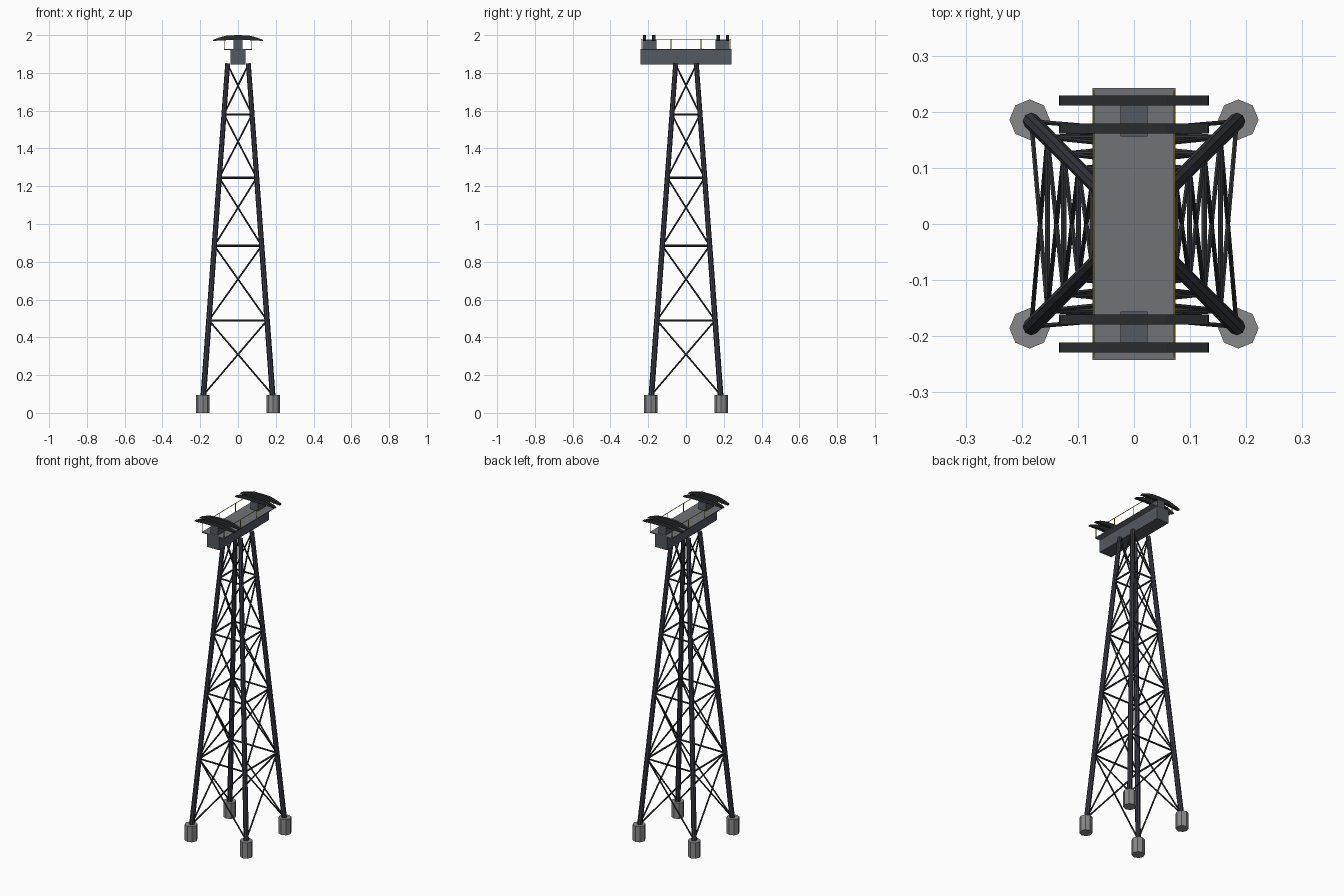
import bpy, bmesh
from mathutils import Vector

if "Cube" in bpy.data.objects:
    bpy.data.objects.remove(bpy.data.objects["Cube"])


def material(name, r, g, b):
    m = bpy.data.materials.new(name)
    m.diffuse_color = (r, g, b, 1)
    m.use_nodes = True
    m.node_tree.nodes["Principled BSDF"].inputs["Base Color"].default_value = m.diffuse_color
    return m


STEEL = material("dark_steel", 0.045, 0.048, 0.06)
BRACE = material("brace_steel", 0.03, 0.032, 0.036)
BEAM = material("beam_blue_grey", 0.085, 0.1, 0.12)
BLACK = material("black_steel", 0.022, 0.024, 0.026)
DECK = material("deck_grey", 0.16, 0.17, 0.18)
YELLOW = material("rail_yellow", 0.45, 0.33, 0.03)
CONCRETE = material("concrete", 0.25, 0.25, 0.25)


def finish(bm, name, mat):
    bmesh.ops.recalc_face_normals(bm, faces=bm.faces)
    me = bpy.data.meshes.new(name)
    bm.to_mesh(me)
    bm.free()
    me.materials.append(mat)
    ob = bpy.data.objects.new(name, me)
    bpy.context.collection.objects.link(ob)
    return ob


def rod(bm, a, b, r1, r2=None, sides=6):
    a, b = Vector(a), Vector(b)
    d = b - a
    ret = bmesh.ops.create_cone(bm, cap_ends=True, segments=sides, radius1=r1,
                                radius2=r1 if r2 is None else r2, depth=d.length)
    rot = d.to_track_quat('Z', 'Y')
    for v in ret["verts"]:
        v.co = rot @ v.co + (a + b) / 2


def box(name, x, y, z, mat):
    bm = bmesh.new()
    bmesh.ops.create_cube(bm, size=1)
    for v in bm.verts:
        v.co = [lo + (c + 0.5) * (hi - lo) for c, (lo, hi) in zip(v.co, (x, y, z))]
    return finish(bm, name, mat)


def half_width(z):
    # distance of the leg axis from the centre at height z
    return 0.183 + (0.055 - 0.183) * (z - 0.095) / 1.75


CORNERS = [(-1, -1), (1, -1), (1, 1), (-1, 1)]


def corner(c, z):
    w = half_width(z)
    return (c[0] * w, c[1] * w, z)


# Footings and legs
for i, c in enumerate(CORNERS):
    bm = bmesh.new()
    rod(bm, (c[0] * 0.186, c[1] * 0.186, 0), (c[0] * 0.186, c[1] * 0.186, 0.095), 0.036, sides=8)
    finish(bm, f"footing_{i + 1}", CONCRETE)
    bm = bmesh.new()
    rod(bm, corner(c, 0.07), corner(c, 1.85), 0.015, 0.013, sides=8)
    finish(bm, f"leg_{i + 1}", STEEL)

# Lattice: crossed diagonals in each bay, horizontals between bays
LEVELS = [0.095, 0.49, 0.885, 1.245, 1.58, 1.845]
for i in range(4):
    a, b = CORNERS[i], CORNERS[(i + 1) % 4]
    bm = bmesh.new()
    for lo, hi in zip(LEVELS, LEVELS[1:]):
        rod(bm, corner(a, lo), corner(b, hi), 0.0045)
        rod(bm, corner(b, lo), corner(a, hi), 0.0045)
    for z in LEVELS[1:-1]:
        rod(bm, corner(a, z), corner(b, z), 0.0055)
    finish(bm, f"lattice_side_{i + 1}", BRACE)

# Head beam and walkway deck
box("head_beam", (-0.041, 0.041), (-0.242, 0.242), (1.845, 1.921), BEAM)
box("walkway_deck", (-0.074, 0.074), (-0.242, 0.242), (1.921, 1.926), DECK)

# Pedestals with pairs of arched cable saddles
ARCH = [(-0.134, 1.969), (-0.132, 1.975), (-0.1, 1.987), (-0.058, 1.998), (0, 2.0),
        (0.058, 1.998), (0.1, 1.987), (0.132, 1.975), (0.134, 1.969), (0.06, 1.973), (-0.06, 1.973)]
for s, side in ((-1, "front"), (1, "back")):
    box(f"pedestal_{side}", (-0.024, 0.024), sorted((s * 0.156, s * 0.229)), (1.926, 1.975), BEAM)
    for y, place in ((0.17, "inner"), (0.22, "outer")):
        bm = bmesh.new()
        face = bm.faces.new([bm.verts.new((x, s * y - 0.0087, z)) for x, z in ARCH])
        ext = bmesh.ops.extrude_face_region(bm, geom=[face])
        for v in ext["geom"]:
            if isinstance(v, bmesh.types.BMVert):
                v.co.y += 0.0174
        finish(bm, f"saddle_{side}_{place}", BLACK)

# Handrails along both long edges
for s, side in ((-1, "left"), (1, "right")):
    bm = bmesh.new()
    x = s * 0.072
    rod(bm, (x, -0.238, 1.978), (x, 0.238, 1.978), 0.002)
    for y in (-0.237, -0.079, 0.079, 0.237):
        rod(bm, (x, y, 1.924), (x, y, 1.978), 0.002)
    finish(bm, f"handrail_{side}", YELLOW)
